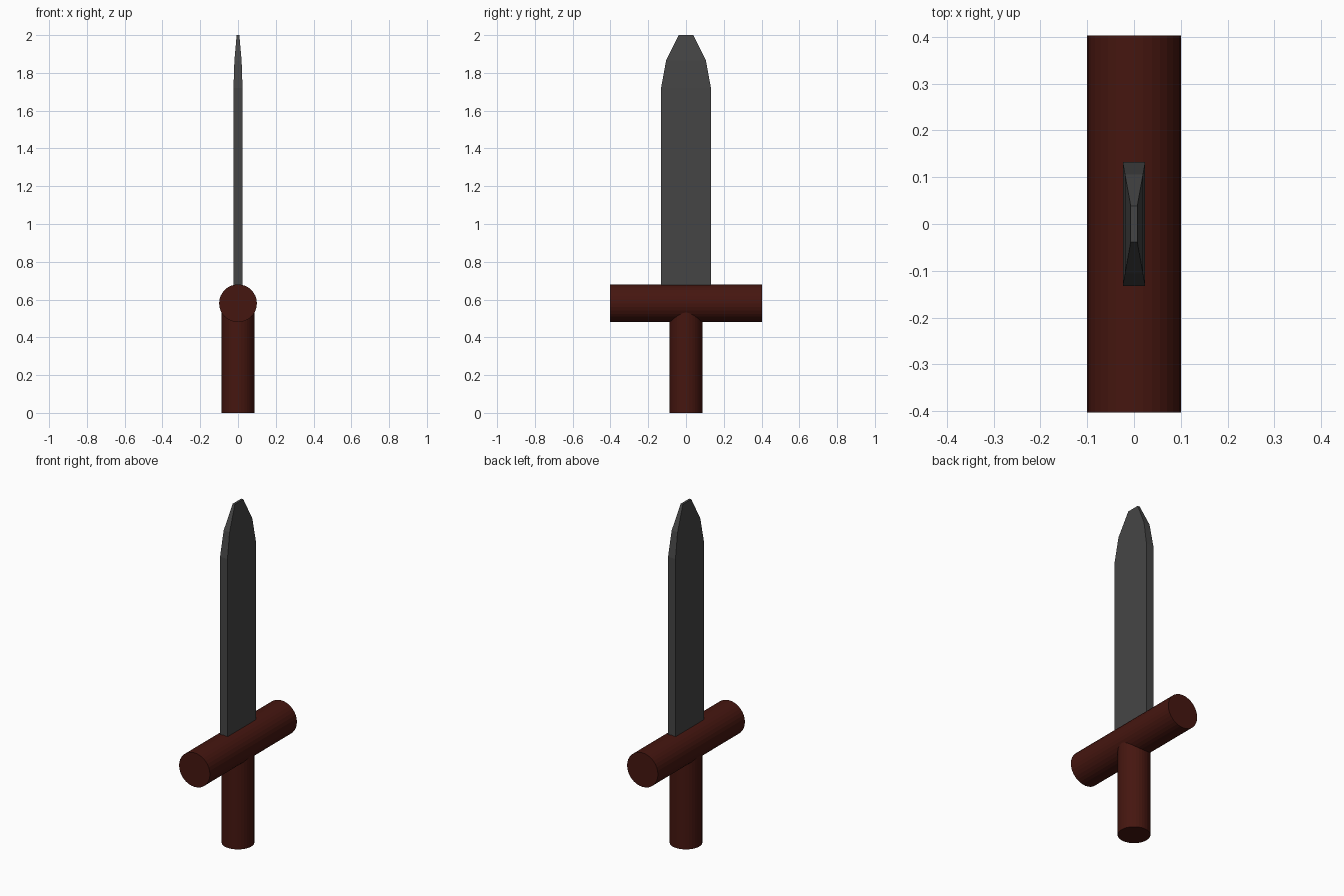
import bpy, bmesh
from math import pi

if "Cube" in bpy.data.objects:
    bpy.data.objects.remove(bpy.data.objects["Cube"])


def material(name, color):
    m = bpy.data.materials.new(name)
    m.diffuse_color = (*color, 1)
    m.use_nodes = True
    m.node_tree.nodes["Principled BSDF"].inputs["Base Color"].default_value = m.diffuse_color
    return m


wood = material("dark_wood", (0.06, 0.008, 0.005))
steel = material("dark_steel", (0.06, 0.06, 0.06))


def rod(name, radius, length, z, rotation=(0, 0, 0)):
    bpy.ops.mesh.primitive_cylinder_add(vertices=32, radius=radius, depth=length,
                                        location=(0, 0, z), rotation=rotation)
    ob = bpy.context.object
    ob.name = name
    ob.data.materials.append(wood)


# Grip and crossguard
rod("grip", 0.087, 0.58, 0.29)
rod("crossguard", 0.1, 0.806, 0.58, (pi / 2, 0, 0))

# Blade: rectangular sections (height, scale) narrowing to a blunt tip
HALF_THICK, HALF_WIDTH = 0.024, 0.132
sections = [(0.58, 1), (1.72, 1), (1.865, 0.8), (2.0, 0.295)]
bm = bmesh.new()
rings = [[bm.verts.new((sx * HALF_THICK * s, sy * HALF_WIDTH * s, z))
          for sx, sy in ((-1, -1), (1, -1), (1, 1), (-1, 1))]
         for z, s in sections]
for low, high in zip(rings, rings[1:]):
    for i in range(4):
        j = (i + 1) % 4
        bm.faces.new((low[i], low[j], high[j], high[i]))
bm.faces.new(rings[0][::-1])
bm.faces.new(rings[-1])
mesh = bpy.data.meshes.new("blade")
bm.to_mesh(mesh)
bm.free()
mesh.materials.append(steel)
blade = bpy.data.objects.new("blade", mesh)
bpy.context.collection.objects.link(blade)
